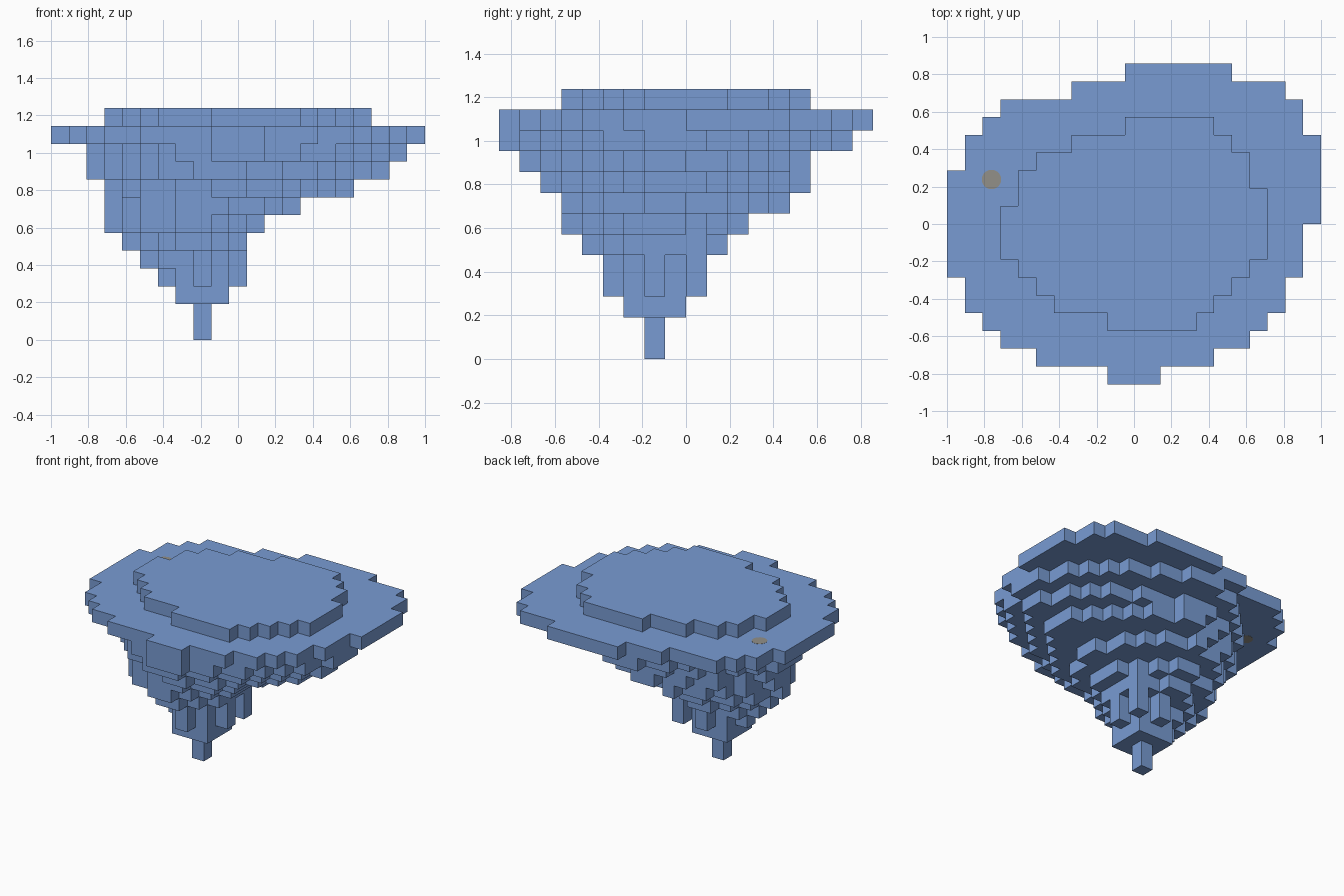
import bpy
import bmesh
from mathutils import Vector

cube = bpy.data.objects.get("Cube")
if cube:
    bpy.data.objects.remove(cube, do_unlink=True)

UNIT = 2 / 21
ORIGIN = Vector((-1, -9 * UNIT, 0))


def make_material(name, color):
    mat = bpy.data.materials.new(name)
    mat.use_nodes = True
    mat.diffuse_color = color
    mat.node_tree.nodes["Principled BSDF"].inputs["Base Color"].default_value = color
    return mat


blue = make_material("slate_blue", (0.19, 0.33, 0.65, 1))
grey = make_material("warm_grey", (0.29, 0.28, 0.25, 1))


def rows_to_cells(level, first_row, spans):
    """Fill one level from the start and end column of each row."""
    return {(i, first_row + j, level)
            for j, (start, end) in enumerate(spans) for i in range(start, end)}


def oval_to_cells(level, left, mid_x, right, front, mid_y, back):
    """Fill one level with a lopsided, slightly diamond-shaped stepped oval."""
    cells = set()
    for i in range(left, right):
        for j in range(front, back):
            dx, dy = i + 0.5 - mid_x, j + 0.5 - mid_y
            rx = (right - mid_x if dx > 0 else mid_x - left) - 0.2
            ry = (back - mid_y if dy > 0 else mid_y - front) - 0.3
            if abs(dx / rx) ** 1.6 + abs(dy / ry) ** 1.6 <= 1:
                cells.add((i, j, level))
    return cells


# Raised plateau
plateau = rows_to_cells(12, 3, [
    (9, 14), (6, 15), (5, 16), (4, 17), (3, 18), (3, 18),
    (3, 18), (4, 18), (4, 17), (5, 17), (7, 16), (10, 15)])

# Broad ground slab
slab = rows_to_cells(11, 0, [
    (9, 12), (5, 15), (3, 17), (2, 18), (1, 19), (1, 19),
    (0, 20), (0, 20), (0, 20), (0, 21), (0, 21), (0, 21),
    (1, 21), (1, 21), (2, 20), (3, 20), (7, 19), (10, 16)])

# Tapering rock, from the slab downwards
tiers = [
    (2, 10.5, 20, 0, 8.5, 17),
    (2, 9.5, 19, 1, 8.5, 15),
    (3, 9.5, 17, 2, 8.5, 15),
    (3, 8.5, 14, 3, 7.5, 14),
    (3, 8.5, 12, 3, 7.5, 12),
    (4, 8.5, 11, 4, 7.5, 11),
    (5, 8.5, 11, 5, 7.5, 10),
    (6, 8.5, 11, 5, 7.5, 10),
]
rock = rows_to_cells(2, 6, [(7, 10)] * 3)
for n, tier in enumerate(tiers):
    rock |= oval_to_cells(10 - n, *tier)
# Upright rib at the back corner
rock |= {(10, 9, level) for level in range(3, 6)}

# Hanging tip
tip = {(8, 7, 0), (8, 7, 1)}

solid = plateau | slab | rock | tip


def build_blocks(name, cells):
    """Make a mesh of the block sides that are not against another block."""
    bm = bmesh.new()
    for cell in sorted(cells):
        for axis in range(3):
            for side in (0, 1):
                near = list(cell)
                near[axis] += 2 * side - 1
                if tuple(near) in solid:
                    continue
                u, v = (axis + 1) % 3, (axis + 2) % 3
                corners = []
                for a, b in ((0, 0), (1, 0), (1, 1), (0, 1)):
                    p = Vector(cell)
                    p[axis] += side
                    p[u] += a
                    p[v] += b
                    corners.append(bm.verts.new(ORIGIN + p * UNIT))
                bm.faces.new(corners if side else corners[::-1])
    bmesh.ops.remove_doubles(bm, verts=bm.verts, dist=UNIT / 100)
    mesh = bpy.data.meshes.new(name)
    bm.to_mesh(mesh)
    bm.free()
    mesh.materials.append(blue)
    bpy.context.collection.objects.link(bpy.data.objects.new(name, mesh))


build_blocks("plateau", plateau)
build_blocks("ground_slab", slab)
build_blocks("tapering_rock", rock)
build_blocks("hanging_tip", tip)

# Small round peg set through the slab
bpy.ops.mesh.primitive_cylinder_add(
    vertices=24, radius=0.052, depth=UNIT + 0.002,
    location=ORIGIN + Vector((2.5, 11.5, 11.5)) * UNIT)
peg = bpy.context.object
peg.name = "round_peg"
peg.data.materials.append(grey)
bpy.ops.object.shade_smooth_by_angle()
